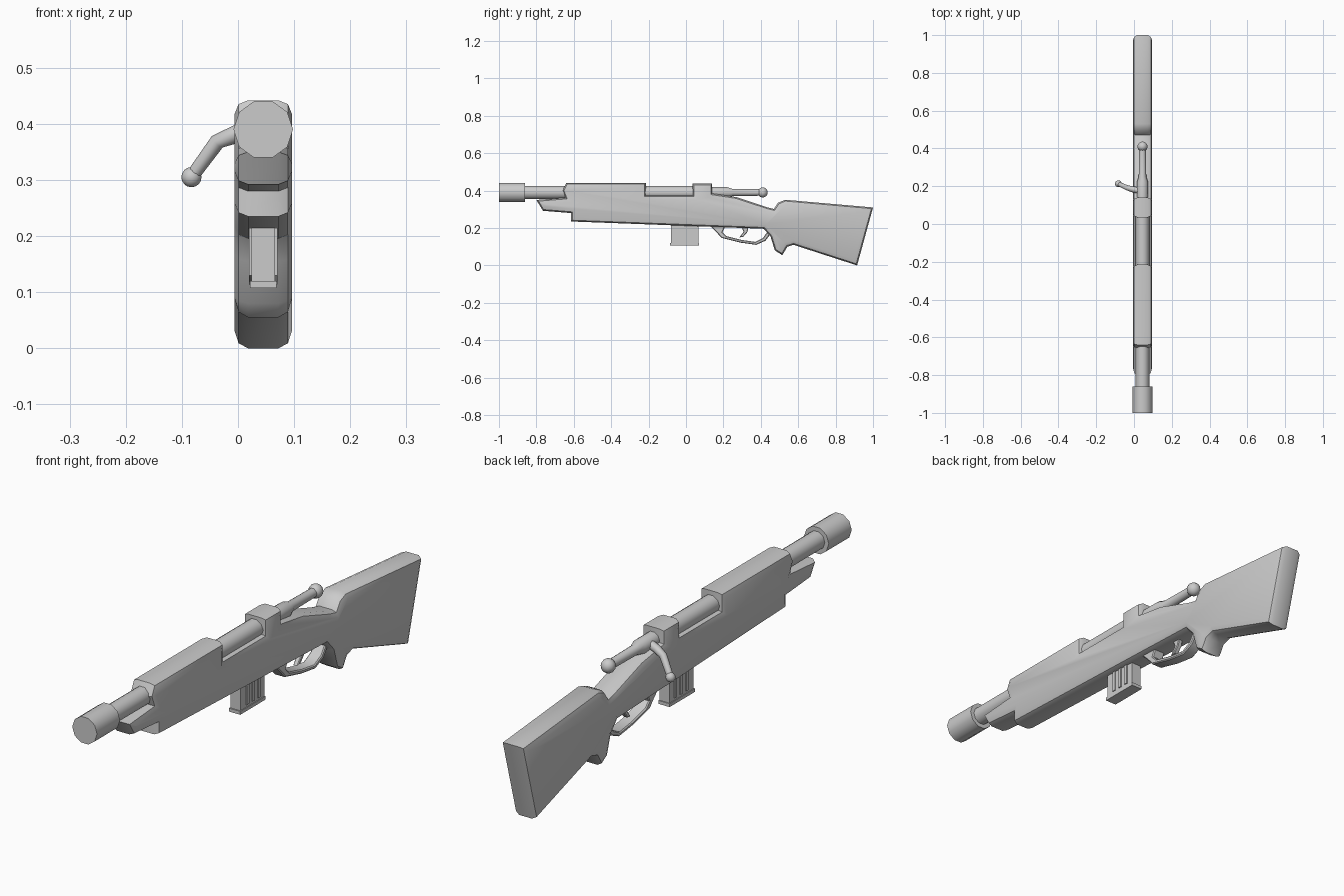
import bpy, bmesh, math
from mathutils import Vector

if "Cube" in bpy.data.objects:
    bpy.data.objects.remove(bpy.data.objects["Cube"])

CX = 0.045          # centre plane of the body
BORE_Z = 0.39       # height of the barrel axis

grey = bpy.data.materials.new("plain grey")
grey.diffuse_color = (0.6, 0.6, 0.6, 1)
grey.use_nodes = True
grey.node_tree.nodes["Principled BSDF"].inputs["Base Color"].default_value = grey.diffuse_color


def finish(name, bm, smooth=40):
    bmesh.ops.recalc_face_normals(bm, faces=bm.faces)
    me = bpy.data.meshes.new(name)
    bm.to_mesh(me)
    bm.free()
    me.materials.append(grey)
    ob = bpy.data.objects.new(name, me)
    bpy.context.collection.objects.link(ob)
    bpy.ops.object.select_all(action='DESELECT')
    ob.select_set(True)
    bpy.context.view_layer.objects.active = ob
    bpy.ops.object.shade_smooth_by_angle(angle=math.radians(smooth))
    return ob


def slab(name, profile, width, bevel=0.0, segments=2):
    """Side outline (y, z) extruded across x, with rounded rims."""
    bm = bmesh.new()
    rims = [[bm.verts.new((CX + s * width / 2, y, z)) for y, z in profile] for s in (-1, 1)]
    n = len(profile)
    bm.faces.new(rims[0])
    bm.faces.new(rims[1][::-1])
    for i in range(n):
        j = (i + 1) % n
        bm.faces.new((rims[0][i], rims[0][j], rims[1][j], rims[1][i]))
    bmesh.ops.recalc_face_normals(bm, faces=bm.faces)
    if bevel:
        edges = [e for e in bm.edges if abs(e.verts[0].co.x - e.verts[1].co.x) < 1e-6]
        bmesh.ops.bevel(bm, geom=edges, offset=bevel, segments=segments,
                        profile=0.5, affect='EDGES', clamp_overlap=False)
    return finish(name, bm)


def tube(name, rings, sides=10):
    """Lathe around the bore axis from (y, radius) pairs."""
    bm = bmesh.new()
    loops = []
    for y, r in rings:
        loops.append([bm.verts.new((CX + r * math.cos(math.tau * k / sides), y,
                                    BORE_Z + r * math.sin(math.tau * k / sides)))
                      for k in range(sides)])
    for a, b in zip(loops, loops[1:]):
        for k in range(sides):
            m = (k + 1) % sides
            bm.faces.new((a[k], a[m], b[m], b[k]))
    bm.faces.new(loops[0])
    bm.faces.new(loops[-1])
    return finish(name, bm)


def rod(name, points, radii, sides=8):
    """Round bar through a list of points."""
    pts = [Vector(p) for p in points]
    bm = bmesh.new()
    loops = []
    for i, p in enumerate(pts):
        d = (pts[min(i + 1, len(pts) - 1)] - pts[max(i - 1, 0)]).normalized()
        u = d.cross(Vector((0, 1, 0))).normalized()
        v = d.cross(u)
        loops.append([bm.verts.new(p + radii[i] * (u * math.cos(math.tau * k / sides)
                                                   + v * math.sin(math.tau * k / sides)))
                      for k in range(sides)])
    for a, b in zip(loops, loops[1:]):
        for k in range(sides):
            m = (k + 1) % sides
            bm.faces.new((a[k], a[m], b[m], b[k]))
    bm.faces.new(loops[0])
    bm.faces.new(loops[-1])
    return finish(name, bm, 60)


def ball(name, centre, r):
    bm = bmesh.new()
    bmesh.ops.create_uvsphere(bm, u_segments=12, v_segments=8, radius=r)
    bmesh.ops.translate(bm, verts=bm.verts, vec=centre)
    return finish(name, bm, 60)


def box(name, lo, hi):
    bm = bmesh.new()
    bmesh.ops.create_cube(bm, size=1)
    for v in bm.verts:
        v.co = [l + (c + 0.5) * (h - l) for l, h, c in zip(lo, hi, v.co)]
    return finish(name, bm)


# Wooden body: fore end, receiver bed, grip and butt in one outline
slab("stock", [
    (-0.80, 0.35), (-0.645, 0.362), (-0.66, 0.40), (-0.64, 0.442), (-0.215, 0.442),
    (-0.215, 0.375), (0.035, 0.375), (0.035, 0.437), (0.14, 0.437), (0.14, 0.385),
    (0.27, 0.365), (0.43, 0.312), (0.47, 0.302), (0.492, 0.335), (0.53, 0.351),
    (1.0, 0.31), (0.915, 0.0), (0.575, 0.11), (0.542, 0.10), (0.515, 0.055),
    (0.475, 0.08), (0.452, 0.155), (0.415, 0.196), (-0.615, 0.235), (-0.615, 0.28),
    (-0.765, 0.292)], 0.102, 0.024)

# Barrel and muzzle sleeve
tube("barrel", [(-0.88, 0.036), (0.06, 0.036)])
tube("muzzle_sleeve", [(-1.0, 0.053), (-0.86, 0.053)])

# Bolt with rear knob and turned-down handle
tube("bolt", [(0.12, 0.03), (0.22, 0.03), (0.25, 0.02), (0.41, 0.018)])
ball("bolt_knob", (CX, 0.41, BORE_Z), 0.027)
rod("bolt_handle", [(CX, 0.175, 0.395), (-0.005, 0.183, 0.381), (-0.037, 0.192, 0.368),
                    (-0.083, 0.213, 0.305)], [0.017, 0.016, 0.014, 0.012])
ball("handle_knob", (-0.083, 0.213, 0.305), 0.018)

# Magazine with base plate and pressed ribs on both sides
box("magazine", (CX - 0.021, -0.08, 0.115), (CX + 0.021, 0.066, 0.23))
box("magazine_base", (CX - 0.024, -0.085, 0.107), (CX + 0.024, 0.07, 0.12))
for s in (-1, 1):
    for i in range(3):
        y = -0.045 + i * 0.035
        x = CX + s * 0.021
        box("magazine_rib", (x - 0.004, y, 0.13), (x + 0.004, y + 0.014, 0.225))

# Trigger guard strip and trigger
slab("trigger_guard", [
    (0.13, 0.21), (0.165, 0.175), (0.19, 0.147), (0.29, 0.122), (0.375, 0.11),
    (0.425, 0.132), (0.46, 0.18), (0.445, 0.195), (0.412, 0.147), (0.37, 0.126),
    (0.295, 0.137), (0.215, 0.157), (0.195, 0.178), (0.21, 0.21)], 0.05, 0.004, 1)
slab("trigger", [
    (0.295, 0.21), (0.308, 0.18), (0.285, 0.15), (0.305, 0.152), (0.328, 0.178),
    (0.335, 0.21)], 0.02, 0.003, 1)
